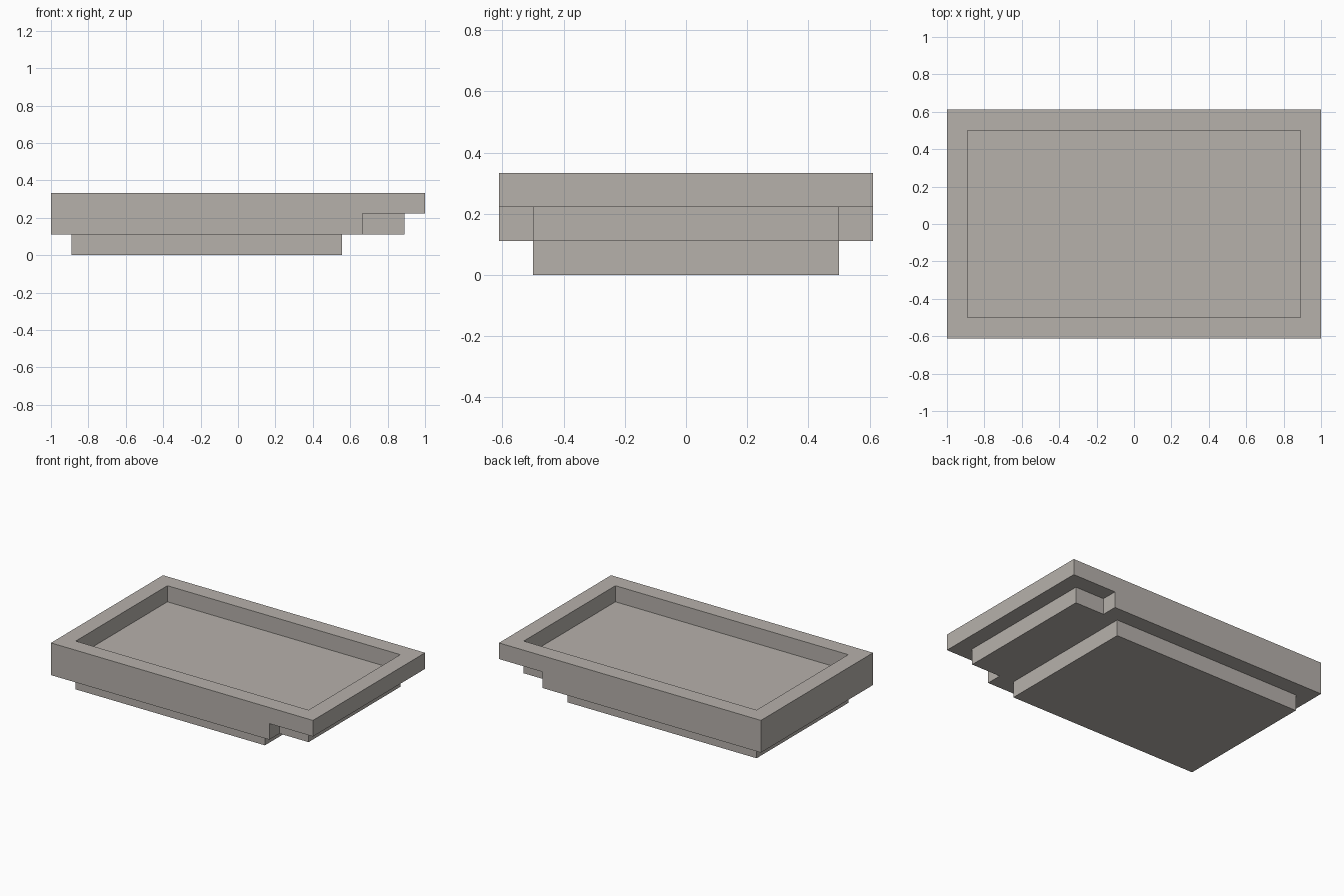
import bpy
import bmesh
from itertools import product

cube = bpy.data.objects.get("Cube")
if cube:
    bpy.data.objects.remove(cube, do_unlink=True)

U = 1 / 9                      # step size shared by every ledge and wall
HALF_Y, INNER_Y = 5.5, 4.5     # outer and inner half depth, in steps

# One colour for the whole tray
stone = bpy.data.materials.new("warm_grey_stone")
stone.use_nodes = True
colour = (0.47, 0.44, 0.41, 1)
stone.diffuse_color = colour
stone.node_tree.nodes["Principled BSDF"].inputs["Base Color"].default_value = colour


def inside(x, y, z):
    """Is the point, in steps, within the tray's solid parts?"""
    if z < 1:                                  # foot slab
        return -8 < x < 5 and abs(y) < INNER_Y
    if z < 2:                                  # body with a narrower tongue
        body = -9 < x < 6 and abs(y) < HALF_Y
        tongue = 6 < x < 8 and abs(y) < INNER_Y
        return body or tongue
    outer = abs(x) < 9 and abs(y) < HALF_Y     # raised rim around the recess
    return z < 3 and outer and not (abs(x) < 8 and abs(y) < INNER_Y)


# Lines where the outline changes; one watertight skin is built between them
lines = ([-9, -8, 5, 6, 8, 9], [-HALF_Y, -INNER_Y, INNER_Y, HALF_Y], [0, 1, 2, 3])


def filled(cell):
    if any(c < 0 or c >= len(l) - 1 for c, l in zip(cell, lines)):
        return False
    return inside(*[(l[c] + l[c + 1]) / 2 for c, l in zip(cell, lines)])


bm = bmesh.new()
verts = {}


def vert(index):
    if index not in verts:
        verts[index] = bm.verts.new([l[i] * U for i, l in zip(index, lines)])
    return verts[index]


for cell in product(*[range(len(l) - 1) for l in lines]):
    if not filled(cell):
        continue
    for axis, side in product(range(3), (0, 1)):
        neighbour = list(cell)
        neighbour[axis] += 2 * side - 1
        if filled(neighbour):
            continue
        a, b = (axis + 1) % 3, (axis + 2) % 3
        loop = []
        for da, db in ((0, 0), (1, 0), (1, 1), (0, 1)):
            corner = list(cell)
            corner[axis] += side
            corner[a] += da
            corner[b] += db
            loop.append(vert(tuple(corner)))
        bm.faces.new(loop if side else loop[::-1])

mesh = bpy.data.meshes.new("stepped_tray")
bm.to_mesh(mesh)
bm.free()
mesh.materials.append(stone)
tray = bpy.data.objects.new("stepped_tray", mesh)
bpy.context.collection.objects.link(tray)
